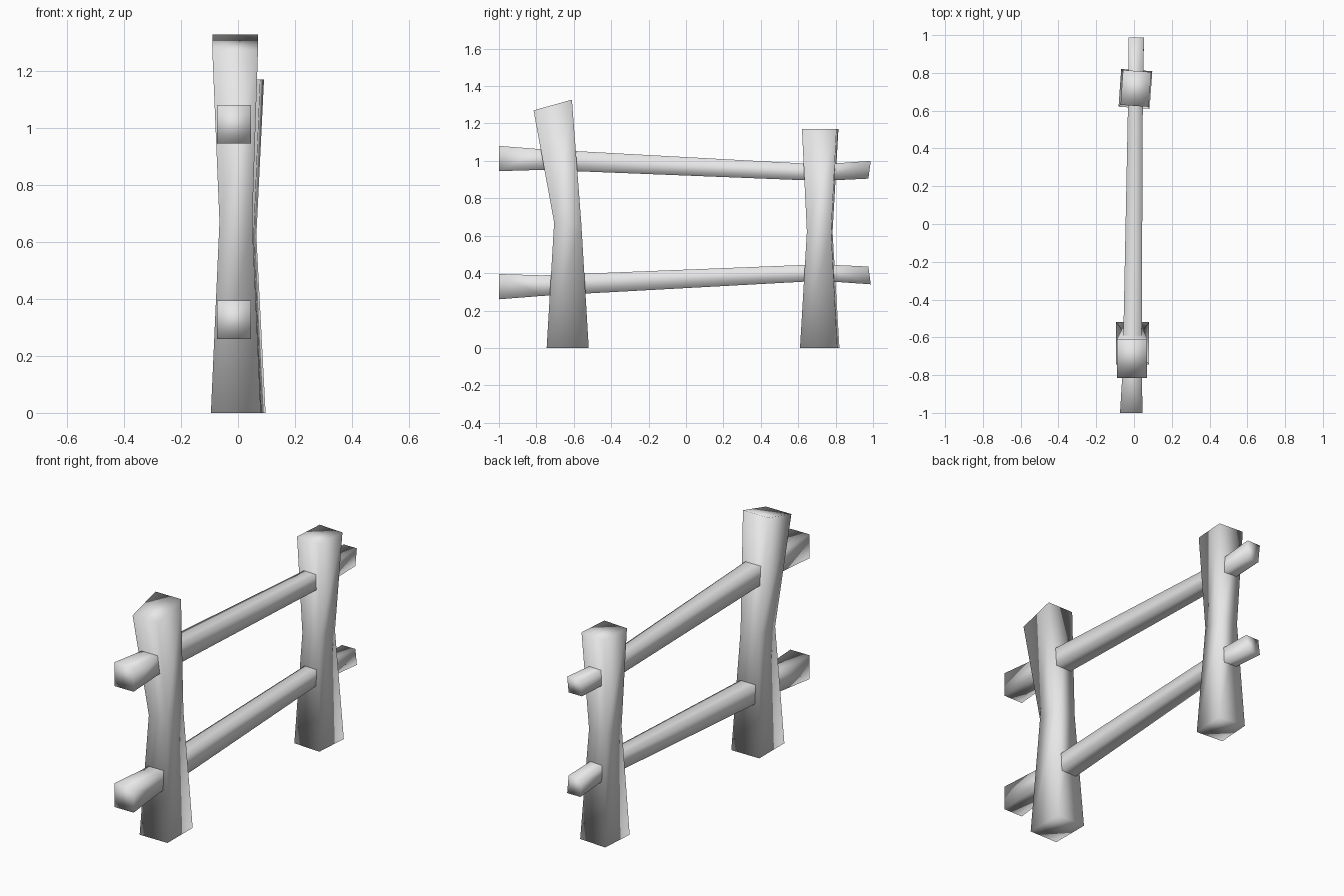
import bpy, bmesh, math
from mathutils import Vector, Matrix

cube = bpy.data.objects.get("Cube")
if cube:
    bpy.data.objects.remove(cube, do_unlink=True)

# One plain grey for the whole fence
grey = bpy.data.materials.new("plain_grey")
grey.use_nodes = True
colour = (0.8, 0.8, 0.8, 1)
grey.diffuse_color = colour
grey.node_tree.nodes["Principled BSDF"].inputs["Base Color"].default_value = colour


def loft(name, rings):
    """Skin a row of four-cornered rings, cap both ends, shade fully smooth."""
    bm = bmesh.new()
    loops = [[bm.verts.new(p) for p in ring] for ring in rings]
    for a, b in zip(loops, loops[1:]):
        for i in range(4):
            j = (i + 1) % 4
            bm.faces.new((a[i], a[j], b[j], b[i]))
    bm.faces.new(loops[0])
    bm.faces.new(loops[-1])
    bmesh.ops.recalc_face_normals(bm, faces=bm.faces)
    for f in bm.faces:
        f.smooth = True
    mesh = bpy.data.meshes.new(name)
    bm.to_mesh(mesh)
    bm.free()
    mesh.materials.append(grey)
    obj = bpy.data.objects.new(name, mesh)
    bpy.context.collection.objects.link(obj)
    return obj


def post(name, sections, twist=0):
    """Sections: x min, x max, y front, y back, z front, z back."""
    rings = []
    for x0, x1, y0, y1, zf, zb in sections:
        mid = Vector(((x0 + x1) / 2, (y0 + y1) / 2, 0))
        turn = Matrix.Rotation(math.radians(twist), 3, 'Z')
        ring = [(x0, y0, zf), (x1, y0, zf), (x1, y1, zb), (x0, y1, zb)]
        rings.append([mid + turn @ (Vector(p) - mid) for p in ring])
    return loft(name, rings)


def rail(name, sections, flip=False):
    """Sections: y bottom, y top, x min, x max, z bottom, z top."""
    rings = []
    for yb, yt, x0, x1, z0, z1 in sections:
        ring = [(x0, yb, z0), (x1, yb, z0), (x1, yt, z1), (x0, yt, z1)]
        rings.append([(x, y, 1.34 - z if flip else z) for x, y, z in ring])
    return loft(name, rings)


# Posts, pinched at the waist; the front one leans forward
post("front_post", [
    (-0.095, 0.08, -0.745, -0.52, 0, 0),
    (-0.065, 0.05, -0.705, -0.56, 0.67, 0.67),
    (-0.09, 0.07, -0.815, -0.61, 1.27, 1.327),
])
post("back_post", [
    (-0.075, 0.09, 0.615, 0.815, 0, 0),
    (-0.05, 0.06, 0.65, 0.78, 0.62, 0.62),
    (-0.065, 0.085, 0.625, 0.81, 1.17, 1.17),
], twist=-4)

# Rails, the lower one being the upper one turned over
profile = [
    (-1, -1, -0.074, 0.046, 0.945, 1.08),
    (-0.77, -0.77, -0.06, 0.04, 0.952, 1.062),
    (0.72, 0.72, -0.03, 0.047, 0.893, 0.981),
    (0.975, 0.988, -0.03, 0.053, 0.905, 1.0),
]
rail("upper_rail", profile)
rail("lower_rail", profile, flip=True)
